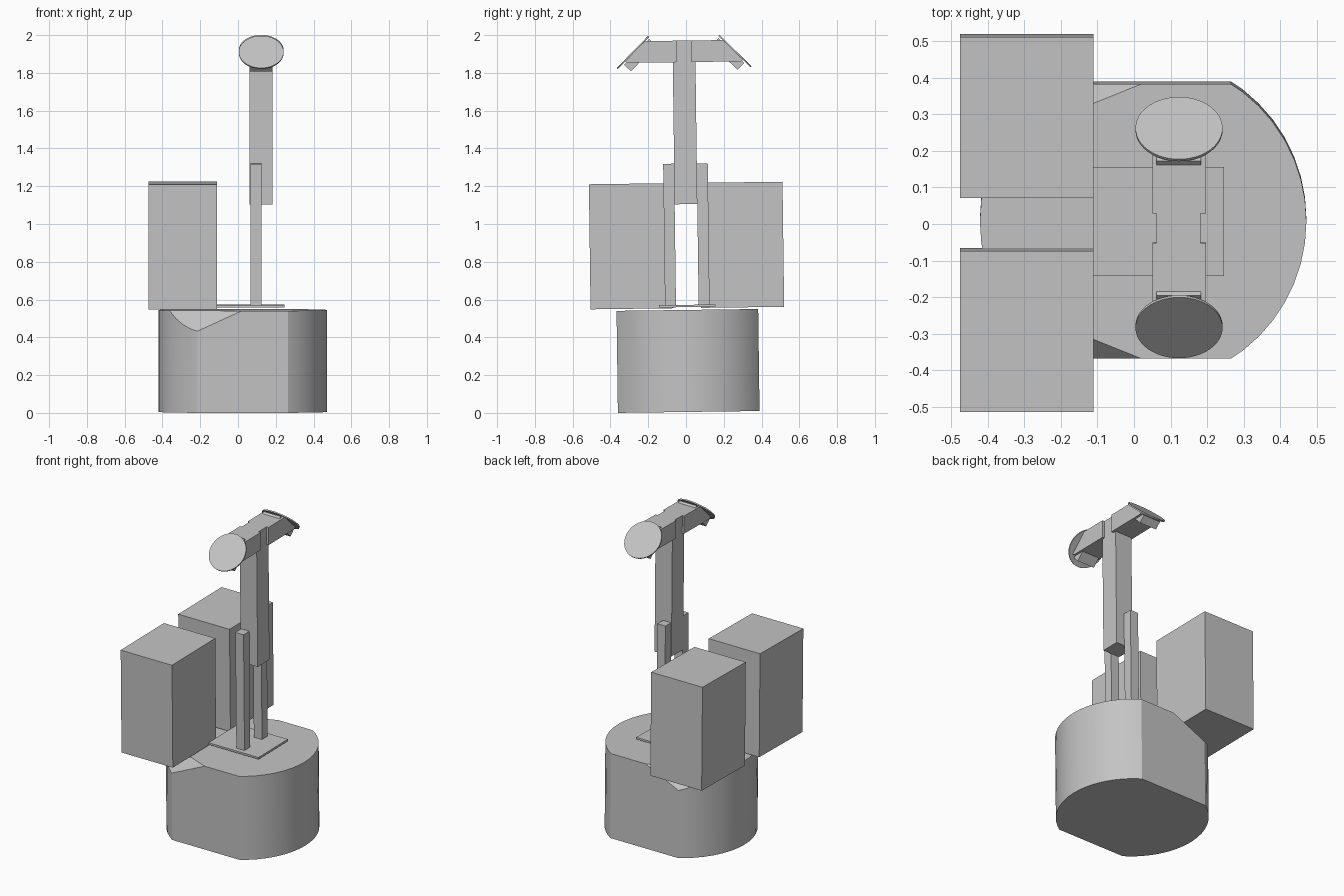
import bpy, bmesh
from math import radians
from mathutils import Matrix, Vector

cube = bpy.data.objects.get("Cube")
if cube:
    bpy.data.objects.remove(cube, do_unlink=True)

# Single plain grey
grey = bpy.data.materials.new("plain_grey")
grey.use_nodes = True
colour = (0.55, 0.55, 0.55, 1)
grey.diffuse_color = colour
grey.node_tree.nodes["Principled BSDF"].inputs["Base Color"].default_value = colour

# The whole assembly leans very slightly about the x axis
PIVOT = Vector((0, 0, 1.1))
LEAN = (Matrix.Translation(PIVOT) @ Matrix.Rotation(radians(0.75), 4, 'X')
        @ Matrix.Translation(-PIVOT))


def finish(name, bm):
    bmesh.ops.recalc_face_normals(bm, faces=bm.faces[:])
    bm.transform(LEAN)
    mesh = bpy.data.meshes.new(name)
    bm.to_mesh(mesh)
    bm.free()
    mesh.materials.append(grey)
    obj = bpy.data.objects.new(name, mesh)
    bpy.context.collection.objects.link(obj)
    bpy.ops.object.select_all(action='DESELECT')
    obj.select_set(True)
    bpy.context.view_layer.objects.active = obj
    bpy.ops.object.shade_smooth_by_angle(angle=radians(20))
    return obj


def box(name, centre, size, tilt=0):
    bm = bmesh.new()
    bmesh.ops.create_cube(bm, size=1)
    bm.transform(Matrix.Translation(centre) @ Matrix.Rotation(tilt, 4, 'X')
                 @ Matrix.Diagonal((*size, 1)))
    return finish(name, bm)


def disc(name, centre, radius, depth, tilt):
    bm = bmesh.new()
    bmesh.ops.create_cone(bm, cap_ends=True, segments=48, radius1=radius,
                          radius2=radius, depth=depth)
    bm.transform(Matrix.Translation(centre) @ Matrix.Rotation(tilt, 4, 'X'))
    return finish(name, bm)


def prism(name, profile, x0, x1):
    # Extrude a (y, z) profile along x
    bm = bmesh.new()
    face = bm.faces.new([bm.verts.new((x0, y, z)) for y, z in profile])
    new = bmesh.ops.extrude_face_region(bm, geom=[face])["geom"]
    bmesh.ops.translate(bm, vec=(x1 - x0, 0, 0),
                        verts=[v for v in new if isinstance(v, bmesh.types.BMVert)])
    return finish(name, bm)


def slice_off(bm, point, normal):
    # Remove everything beyond the plane and cap the cut
    geom = bm.verts[:] + bm.edges[:] + bm.faces[:]
    cut = bmesh.ops.bisect_plane(bm, geom=geom, plane_co=point, plane_no=normal,
                                 clear_outer=True)["geom_cut"]
    bmesh.ops.contextual_create(
        bm, geom=[e for e in cut if isinstance(e, bmesh.types.BMEdge)])


# Drum base with two flat sides and sloped corner cuts
bm = bmesh.new()
bmesh.ops.create_cone(bm, cap_ends=True, segments=48, radius1=0.446,
                      radius2=0.446, depth=0.54)
bm.transform(Matrix.Translation((0.025, 0, 0.275)))
for side in (-1, 1):
    slice_off(bm, (0, side * 0.375, 0), (0, side, 0))
for side in (-1, 1):
    a = Vector((0.02, side * 0.375, 0.545))
    b = Vector((-0.36, side * 0.222, 0.545))
    c = Vector((-0.22, side * 0.375, 0.435))
    normal = (b - a).cross(c - a)
    if normal.z < 0:
        normal.negate()
    slice_off(bm, a, normal)
finish("drum_base", bm)

# Mounting plate and central mast
box("mounting_plate", (0.067, 0, 0.566), (0.357, 0.298, 0.012))
box("mast", (0.122, 0, 1.538), (0.12, 0.12, 0.866))

# Parts repeated on the front and back
for side, end in ((-1, "front"), (1, "back")):
    box(end + "_cabinet", (-0.2925, side * 0.2925, 0.886), (0.365, 0.44, 0.662))
    box(end + "_support_leg", (0.095, side * 0.089, 0.945), (0.058, 0.058, 0.75))
    prism(end + "_arm", [(side * y, z) for y, z in
                         ((0.04, 1.857), (0.3, 1.857), (0.315, 1.868),
                          (0.212, 1.971), (0.04, 1.971))], 0.05, 0.197)
    box(end + "_dish_bracket", (0.122, side * 0.233, 1.897),
        (0.122, 0.19, 0.05), side * radians(-45))
    disc(end + "_dish", (0.123, side * 0.27, 1.912), 0.119, 0.008,
         side * radians(-45))
